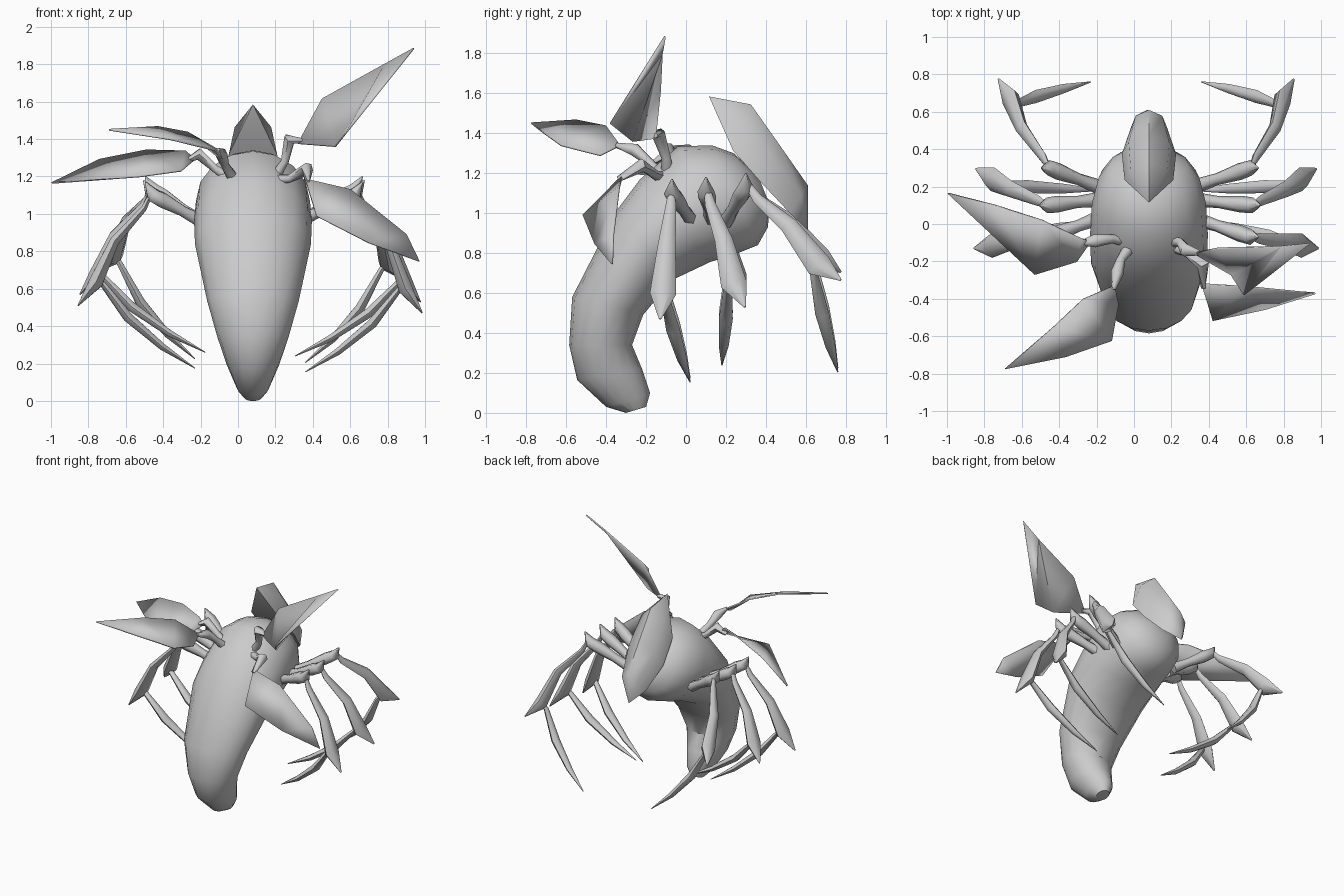
import bpy, bmesh, math
from mathutils import Vector

cube = bpy.data.objects.get("Cube")
if cube:
    bpy.data.objects.remove(cube, do_unlink=True)

grey = bpy.data.materials.new("plain_grey")
grey.use_nodes = True
grey.diffuse_color = (0.6, 0.6, 0.6, 1)
grey.node_tree.nodes["Principled BSDF"].inputs["Base Color"].default_value = (0.6, 0.6, 0.6, 1)


def finish(name, bm, angle=40):
    bmesh.ops.recalc_face_normals(bm, faces=bm.faces)
    mesh = bpy.data.meshes.new(name)
    bm.to_mesh(mesh)
    bm.free()
    mesh.materials.append(grey)
    obj = bpy.data.objects.new(name, mesh)
    bpy.context.collection.objects.link(obj)
    bpy.ops.object.select_all(action='DESELECT')
    obj.select_set(True)
    bpy.context.view_layer.objects.active = obj
    bpy.ops.object.shade_smooth_by_angle(angle=math.radians(angle))
    return obj


def loft(name, rings, sides, angle=40):
    """Skin a row of elliptical rings, each given as centre and two half axes."""
    bm = bmesh.new()
    loops = []
    for c, u, v in rings:
        turns = [2 * math.pi * i / sides for i in range(sides)]
        loops.append([bm.verts.new(c + u * math.cos(a) + v * math.sin(a)) for a in turns])
    for a, b in zip(loops, loops[1:]):
        for i in range(sides):
            j = (i + 1) % sides
            bm.faces.new((a[i], a[j], b[j], b[i]))
    bm.faces.new(loops[0])
    bm.faces.new(loops[-1])
    return finish(name, bm, angle)


def limb(name, points, radii, flat=1.0, sides=6):
    """Tapered tube along a path; flat scales the half axis away from y."""
    pts = [Vector(p) for p in points]
    rings = []
    for i, p in enumerate(pts):
        t = (pts[min(i + 1, len(pts) - 1)] - pts[max(i - 1, 0)]).normalized()
        v = t.cross(Vector((0, 1, 0))).normalized()
        u = v.cross(t).normalized()
        rings.append((p, u * radii[i], v * radii[i] * flat))
    return loft(name, rings, sides, 60)


# Body: (back y, z), (belly y, z), half width, from tail tip to neck
BODY_X = 0.08
sections = [
    ((-0.30, 0.00), (-0.20, 0.03), 0.045),
    ((-0.40, 0.03), (-0.18, 0.10), 0.085),
    ((-0.545, 0.165), (-0.22, 0.22), 0.14),
    ((-0.585, 0.34), (-0.27, 0.34), 0.19),
    ((-0.57, 0.58), (-0.215, 0.49), 0.245),
    ((-0.35, 1.01), (-0.07, 0.665), 0.31),
    ((-0.23, 1.17), (0.12, 0.755), 0.315),
    ((-0.04, 1.335), (0.26, 0.80), 0.305),
    ((0.13, 1.34), (0.36, 0.84), 0.27),
    ((0.24, 1.30), (0.41, 0.93), 0.21),
    ((0.36, 1.19), (0.42, 1.04), 0.10),
]
rings = []
for top, low, w in sections:
    a, b = Vector((BODY_X, *top)), Vector((BODY_X, *low))
    rings.append(((a + b) / 2, (a - b) / 2, Vector((w, 0, 0))))
loft("body", rings, 16)

# Head: long pointed shield with a rounded ridge
bm = bmesh.new()
top_tip = bm.verts.new((BODY_X, 0.115, 1.585))
low_tip = bm.verts.new((BODY_X - 0.01, 0.61, 0.915))


def head_ring(ridge, edge, w):
    side = [e + (r - e) * 0.65 for e, r in zip(edge, ridge)]
    shape = [(0, ridge), (w * 0.75, side), (w, edge), (-w, edge), (-w * 0.75, side)]
    return [bm.verts.new((BODY_X + x, y, z)) for x, (y, z) in shape]


head = [
    head_ring((0.325, 1.545), (0.235, 1.315), 0.13),
    head_ring((0.47, 1.34), (0.375, 1.155), 0.145),
    head_ring((0.61, 1.14), (0.52, 1.00), 0.095),
]
for i in range(5):
    j = (i + 1) % 5
    for a, b in zip(head, head[1:]):
        bm.faces.new((a[i], a[j], b[j], b[i]))
    bm.faces.new((top_tip, head[0][j], head[0][i]))
    bm.faces.new((low_tip, head[-1][i], head[-1][j]))
finish("head", bm, 50)

# Wings: stem path, then the blade outline starting at its root
wings = {
    "left_upper_wing": (
        [(0.18, -0.09, 1.17), (0.25, -0.10, 1.28), (0.275, -0.14, 1.40), (0.35, -0.155, 1.39)],
        [(0.32, -0.155, 1.375), (0.52, -0.27, 1.36), (0.59, -0.38, 1.45),
         (0.94, -0.105, 1.885), (0.786, -0.12, 1.80), (0.45, -0.13, 1.615)]),
    "left_lower_wing": (
        [(0.18, -0.11, 1.18), (0.28, -0.15, 1.19), (0.37, -0.22, 1.24), (0.37, -0.34, 1.17)],
        [(0.36, -0.32, 1.185), (0.42, -0.515, 0.99), (0.70, -0.455, 0.845),
         (0.97, -0.37, 0.745), (0.90, -0.365, 0.89), (0.60, -0.335, 1.13)]),
    "right_upper_wing": (
        [(-0.02, -0.09, 1.18), (-0.12, -0.08, 1.24), (-0.21, -0.09, 1.32), (-0.28, -0.10, 1.28)],
        [(-0.23, -0.09, 1.29), (-0.305, -0.20, 1.23), (-0.53, -0.27, 1.20),
         (-0.995, 0.165, 1.165), (-0.74, 0.10, 1.29), (-0.49, 0.02, 1.34), (-0.28, -0.08, 1.335)]),
    "right_lower_wing": (
        [(-0.02, -0.12, 1.18), (-0.07, -0.19, 1.26), (-0.09, -0.26, 1.32), (-0.11, -0.35, 1.34)],
        [(-0.105, -0.33, 1.34), (-0.085, -0.43, 1.29), (-0.12, -0.625, 1.34), (-0.365, -0.71, 1.40),
         (-0.69, -0.775, 1.45), (-0.43, -0.55, 1.465), (-0.27, -0.40, 1.435)]),
}
for name, (stem, outline) in wings.items():
    limb(name + "_stem", stem, [0.035, 0.024, 0.035, 0.014])
    bm = bmesh.new()
    blade = bm.faces.new([bm.verts.new(p) for p in outline])
    bmesh.ops.triangulate(bm, faces=[blade])
    obj = finish(name, bm, 30)
    solid = obj.modifiers.new("thickness", 'SOLIDIFY')
    solid.thickness = 0.01
    solid.offset = 0

# Legs: root y, knee, heel spur, shin joint, toe (x measured from the leg midline)
LEG_X = 0.065
legs = {
    "front": (0.03, (0.56, -0.07, 1.10), (0.92, -0.13, 0.47), (0.80, -0.11, 0.60), (0.295, 0.02, 0.155)),
    "middle": (0.13, (0.57, 0.10, 1.11), (0.91, 0.295, 0.53), (0.80, 0.21, 0.64), (0.24, 0.18, 0.24)),
    "rear": (0.20, (0.56, 0.30, 1.13), (0.79, 0.775, 0.665), (0.70, 0.64, 0.70), (0.295, 0.76, 0.205)),
}
# The right legs are drawn in and lifted a little
poses = {"left": (1, 0, 0), "right": (-1, 0.04, 0.04)}
for side, (s, tuck, lift) in poses.items():
    for place, (root_y, knee, spur, joint, toe) in legs.items():
        name = f"{side}_{place}_leg"

        def put(p):
            return Vector((LEG_X + s * p[0], p[1], p[2]))

        root = Vector((0.26, root_y, 0.96))
        knee = Vector(knee) - Vector((tuck, 0, 0))
        spur, joint = (Vector(p) + Vector((0, 0, lift)) for p in (spur, joint))
        toe = Vector(toe) + Vector((0, 0, lift / 2))
        # Hip piece ending in a small spike above the knee
        hip = [root, root.lerp(knee, 0.4), root.lerp(knee, 0.8), knee, knee + Vector((0.04, 0, 0.07))]
        limb(name + "_hip", [put(p) for p in hip], [0.04, 0.032, 0.045, 0.042, 0.004])
        # Thigh flares toward the heel spur
        bow = Vector((0.025, 0, 0.02))
        heel = knee.lerp(spur, 0.8).lerp(joint, 0.35)
        thigh = [knee + Vector((0, 0, 0.03)), knee.lerp(spur, 0.12), knee.lerp(spur, 0.45) + bow,
                 heel, spur]
        limb(name + "_thigh", [put(p) for p in thigh], [0.014, 0.028, 0.045, 0.066, 0.006], 0.65)
        # Shin is a slim bowed blade running back inward to the toe
        sag = Vector((0.03, 0, -0.03))
        shin = [heel, joint, joint.lerp(toe, 0.35) + sag, joint.lerp(toe, 0.7) + sag * 0.8, toe]
        limb(name + "_shin", [put(p) for p in shin], [0.022, 0.02, 0.035, 0.025, 0.003], 0.85)
